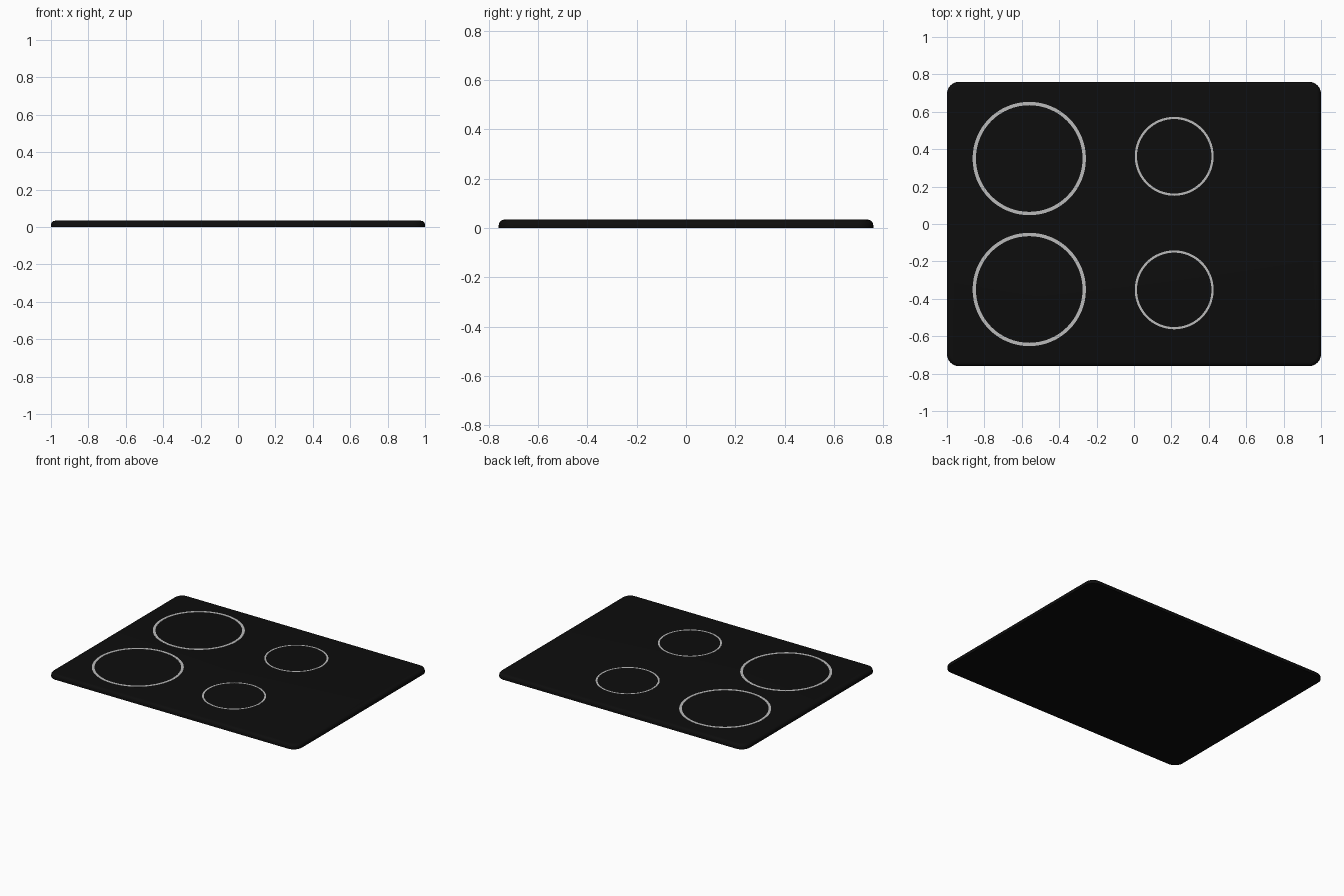
import bpy, bmesh
from math import cos, sin, pi, radians

if "Cube" in bpy.data.objects:
    bpy.data.objects.remove(bpy.data.objects["Cube"])

HX, HY, TOP = 1.0, 0.76, 0.034


def material(name, value):
    mat = bpy.data.materials.new(name)
    mat.diffuse_color = (value, value, value, 1)
    mat.use_nodes = True
    mat.node_tree.nodes["Principled BSDF"].inputs["Base Color"].default_value = mat.diffuse_color
    return mat


def finish(name, bm, mat, smooth=False):
    mesh = bpy.data.meshes.new(name)
    bmesh.ops.recalc_face_normals(bm, faces=bm.faces)
    bm.to_mesh(mesh)
    bm.free()
    mesh.materials.append(mat)
    obj = bpy.data.objects.new(name, mesh)
    bpy.context.collection.objects.link(obj)
    bpy.context.view_layer.objects.active = obj
    obj.select_set(True)
    if smooth:
        bpy.ops.object.shade_smooth_by_angle(angle=radians(40))
    obj.select_set(False)
    return obj


def bridge(bm, a, b):
    n = len(a)
    for i in range(n):
        bm.faces.new((a[i], a[(i + 1) % n], b[(i + 1) % n], b[i]))


# Glass plate: stacked rounded-rectangle outlines, rounded over at the top edge
def glass_plate(corner=0.065, edge=0.022, segs=8, steps=5):
    bm = bmesh.new()
    levels = [(0, 0)]
    for k in range(steps + 1):
        t = k / steps * pi / 2
        levels.append((edge * (1 - cos(t)), TOP - edge + edge * sin(t)))
    loops = []
    for inset, z in levels:
        loop = []
        for q, (sx, sy) in enumerate(((1, 1), (-1, 1), (-1, -1), (1, -1))):
            for s in range(segs + 1):
                a = (q + s / segs) * pi / 2
                loop.append(bm.verts.new((sx * (HX - corner) + (corner - inset) * cos(a),
                                          sy * (HY - corner) + (corner - inset) * sin(a), z)))
        loops.append(loop)
    for a, b in zip(loops, loops[1:]):
        bridge(bm, a, b)
    bm.faces.new(loops[0][::-1])
    bm.faces.new(loops[-1])
    return finish("glass_plate", bm, material("black_glass", 0.004), True)


# Cooking zone marking: thin flat ring lying on the glass
def zone_ring(name, x, y, outer, width, mat, n=64):
    bm = bmesh.new()
    loops = []
    for r, z in ((outer, TOP - 0.001), (outer, TOP + 0.001),
                 (outer - width, TOP + 0.001), (outer - width, TOP - 0.001)):
        loops.append([bm.verts.new((x + r * cos(2 * pi * i / n),
                                    y + r * sin(2 * pi * i / n), z)) for i in range(n)])
    for k in range(4):
        bridge(bm, loops[k], loops[(k + 1) % 4])
    return finish(name, bm, mat)


glass_plate()
marking = material("zone_marking", 0.5)
for name, x, y, outer, width in (
        ("large_zone_back", -0.56, 0.35, 0.303, 0.018),
        ("large_zone_front", -0.56, -0.35, 0.303, 0.018),
        ("small_zone_back", 0.215, 0.362, 0.211, 0.012),
        ("small_zone_front", 0.215, -0.352, 0.211, 0.012)):
    zone_ring(name, x, y, outer, width, marking)
